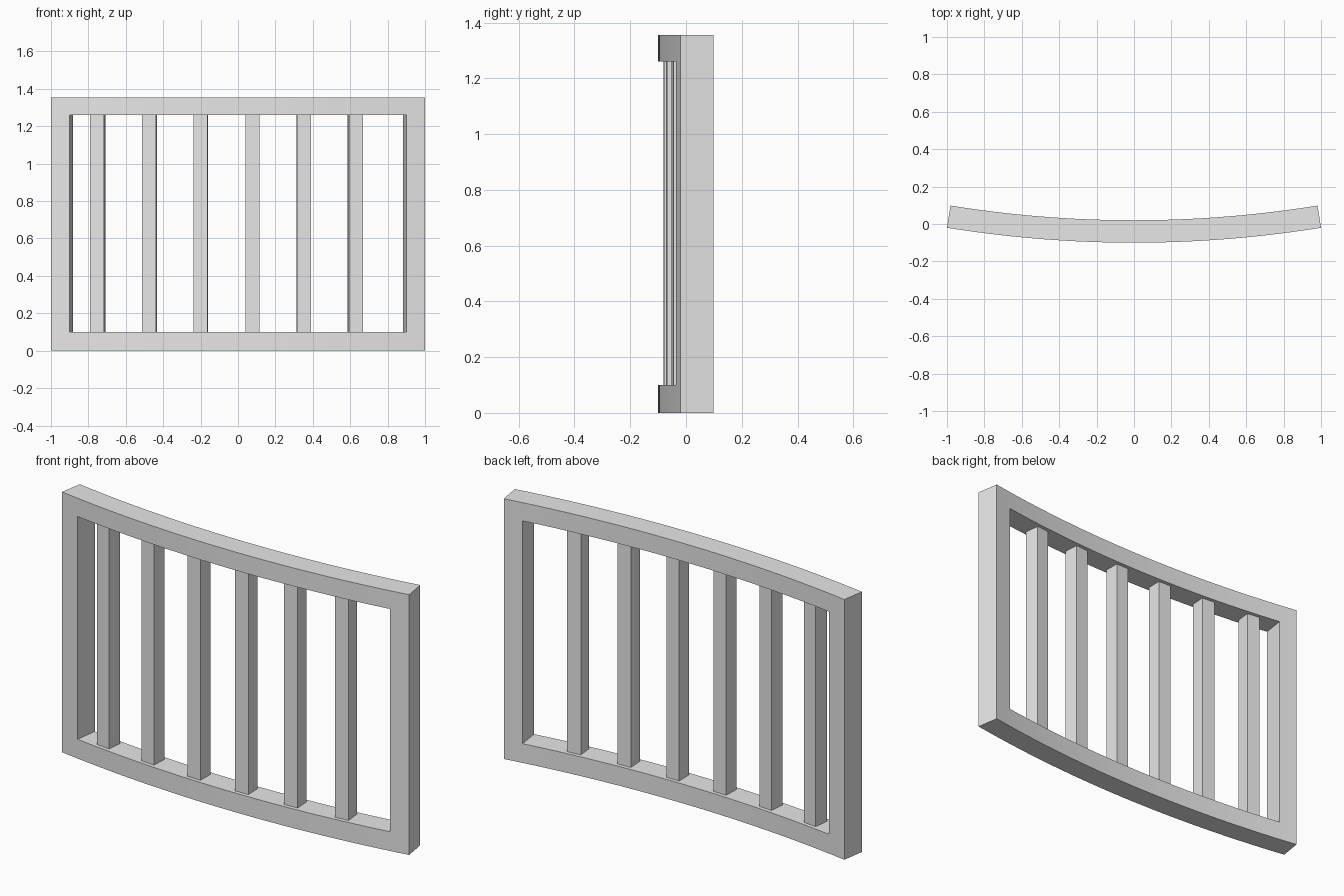
import bpy, bmesh, math

if "Cube" in bpy.data.objects:
    bpy.data.objects.remove(bpy.data.objects["Cube"])

R_FRONT = 6.29            # radius of the curved front face
DEPTH = 0.12              # frame thickness, measured radially
CY = R_FRONT - 0.10       # centre of curvature on y
HEIGHT = 1.355
A_END = math.asin(1.0 / R_FRONT)
A_OPEN = math.asin(0.90 / R_FRONT)
ROWS = [0.0, 0.10, 1.26, HEIGHT]

grey = bpy.data.materials.new("light_grey")
grey.diffuse_color = (0.8, 0.8, 0.8, 1)
grey.use_nodes = True
grey.node_tree.nodes["Principled BSDF"].inputs["Base Color"].default_value = grey.diffuse_color


def point(angle, r, z):
    return (r * math.sin(angle), CY - r * math.cos(angle), z)


def finish(name, bm):
    bmesh.ops.recalc_face_normals(bm, faces=bm.faces)
    mesh = bpy.data.meshes.new(name)
    bm.to_mesh(mesh)
    bm.free()
    mesh.materials.append(grey)
    obj = bpy.data.objects.new(name, mesh)
    bpy.context.collection.objects.link(obj)
    return obj


def curved_panel(name, angles, rows, r_front, r_back, hole=None):
    """Grid of cells on an arc, with optional missing cells, given thickness."""
    bm = bmesh.new()
    grid = [[[bm.verts.new(point(a, r, z)) for z in rows] for a in angles]
            for r in (r_front, r_back)]
    nc, nr = len(angles) - 1, len(rows) - 1

    def solid(i, j):
        return 0 <= i < nc and 0 <= j < nr and not (hole and hole(i, j))

    for i in range(nc):
        for j in range(nr):
            if not solid(i, j):
                continue
            corners = [(i, j), (i + 1, j), (i + 1, j + 1), (i, j + 1)]
            for layer in grid:
                bm.faces.new([layer[a][b] for a, b in corners])
            # walls wherever the neighbouring cell is empty
            for k, (di, dj) in enumerate([(0, -1), (1, 0), (0, 1), (-1, 0)]):
                if not solid(i + di, j + dj):
                    (a, b), (c, d) = corners[k], corners[(k + 1) % 4]
                    bm.faces.new([grid[0][a][b], grid[0][c][d],
                                  grid[1][c][d], grid[1][a][b]])
    return finish(name, bm)


# Curved frame: one solid with a rectangular opening
N = 28
inner = [-A_OPEN + 2 * A_OPEN * i / N for i in range(N + 1)]
mid = (A_OPEN + A_END) / 2
angles = [-A_END, -mid] + inner + [mid, A_END]
frame = curved_panel("frame", angles, ROWS, R_FRONT, R_FRONT - DEPTH,
                     hole=lambda i, j: j == 1 and 2 <= i < N + 2)
bpy.context.view_layer.objects.active = frame
frame.select_set(True)
bpy.ops.object.shade_smooth_by_angle(angle=math.radians(30))

# Square upright bars, each turned to face along the curve
r_bar = R_FRONT - 0.02
half = 0.0375 / r_bar
for n in range(6):
    a = math.asin((-0.754 + 0.277 * n) / r_bar)
    curved_panel(f"bar_{n + 1}", [a - half, a + half], ROWS[1:3],
                 r_bar, r_bar - 0.08)
